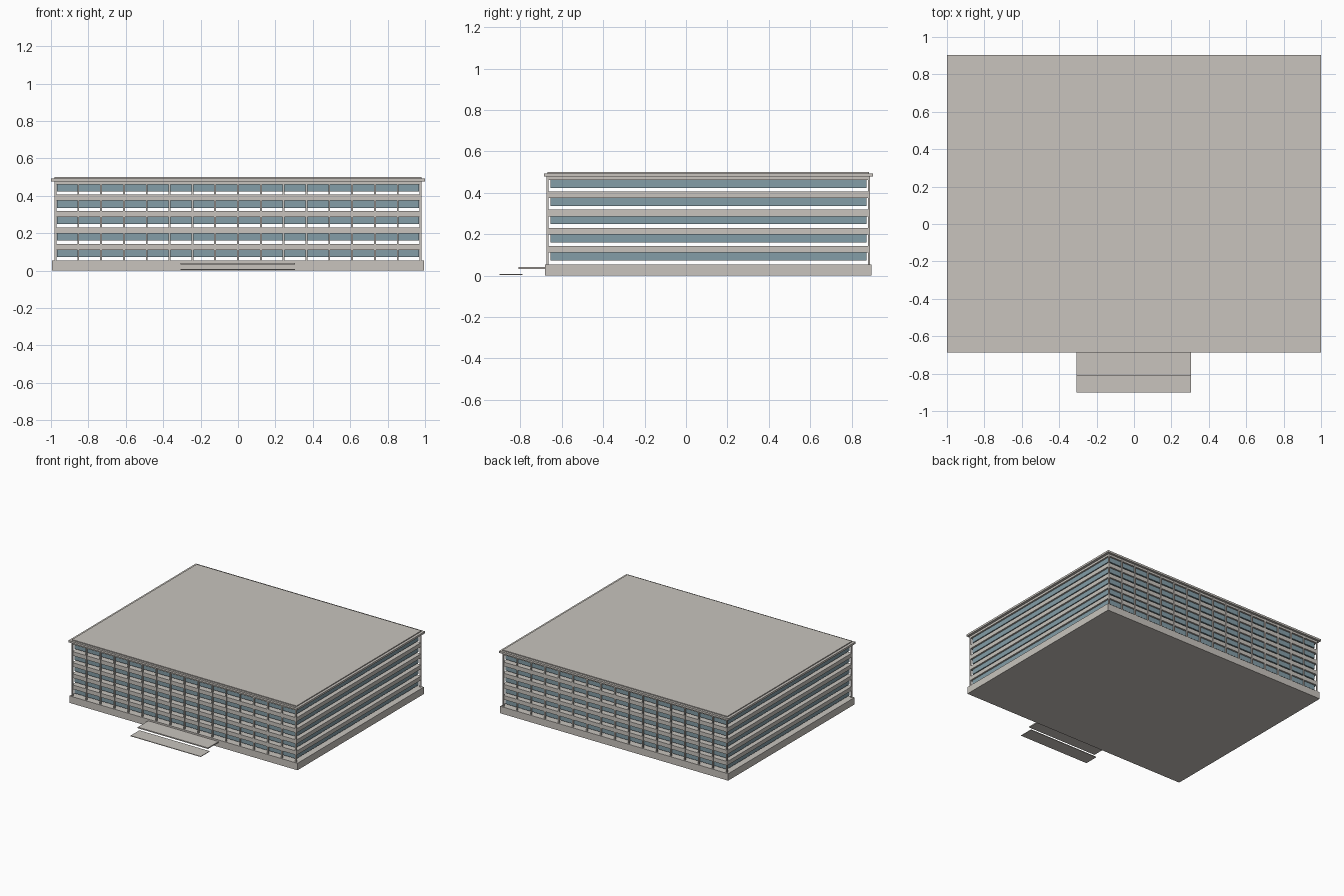
import bpy

cube = bpy.data.objects.get("Cube")
if cube:
    bpy.data.objects.remove(cube, do_unlink=True)


def material(name, color):
    mat = bpy.data.materials.new(name)
    mat.use_nodes = True
    mat.diffuse_color = color
    mat.node_tree.nodes["Principled BSDF"].inputs["Base Color"].default_value = color
    return mat


CONCRETE = material("warm grey concrete", (0.58, 0.55, 0.51, 1))
GLASS = material("blue grey glass", (0.23, 0.34, 0.39, 1))


def box(name, x, y, z, mat):
    """Box spanning the (low, high) pair on each axis."""
    verts = [(a, b, c) for a in x for b in y for c in z]
    faces = [(0, 1, 3, 2), (4, 6, 7, 5), (0, 4, 5, 1),
             (2, 3, 7, 6), (0, 2, 6, 4), (1, 5, 7, 3)]
    mesh = bpy.data.meshes.new(name)
    mesh.from_pydata(verts, [], faces)
    mesh.materials.append(mat)
    obj = bpy.data.objects.new(name, mesh)
    bpy.context.collection.objects.link(obj)
    return obj


FLOORS, BAYS = 5, 16
STOREY = 0.0877
BASE_TOP, EAVES = 0.055, 0.478
HALF_X, FRONT, BACK = 0.98, -0.67, 0.885

# Plinth and roof
box("plinth", (-0.995, 0.995), (-0.68, 0.895), (0, BASE_TOP), CONCRETE)
box("roof_slab", (-1, 1), (-0.686, 0.903), (EAVES, 0.493), CONCRETE)
box("roof_cap", (-HALF_X, HALF_X), (FRONT, BACK), (0.493, 0.5), CONCRETE)

# Floor slabs, each with a set-back glass band hung beneath
for i in range(FLOORS):
    low = 0.111 + i * STOREY
    high = min(low + 0.032, EAVES)
    box(f"floor_slab_{i + 1}", (-HALF_X, HALF_X), (FRONT, BACK), (low, high), CONCRETE)
    box(f"window_band_{i + 1}", (-0.967, 0.967), (FRONT + 0.015, BACK - 0.013),
        (low - 0.038, low), GLASS)

# Slender columns along the front and back
for k in range(BAYS + 1):
    x = -0.976 + k * 1.952 / BAYS
    for side, y in (("front", FRONT), ("back", BACK)):
        box(f"{side}_column_{k + 1}", (x - 0.005, x + 0.005),
            (y - 0.004, y + 0.006) if side == "front" else (y - 0.006, y + 0.004),
            (BASE_TOP, EAVES), CONCRETE)

# Entrance steps
box("upper_step", (-0.308, 0.305), (-0.81, -0.68), (0.033, 0.042), CONCRETE)
box("lower_step", (-0.308, 0.305), (-0.9, -0.79), (0.004, 0.009), CONCRETE)
